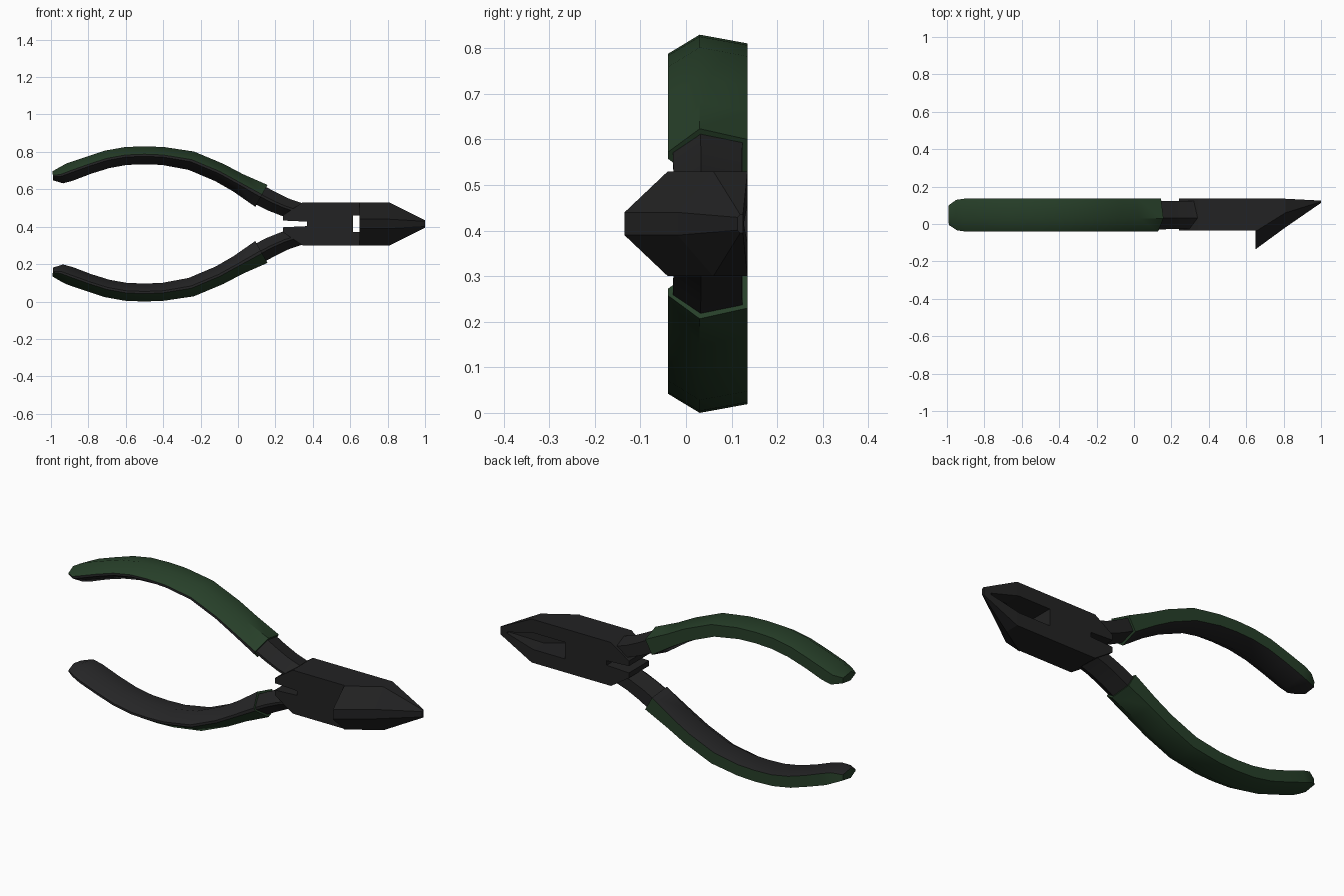
import bpy, bmesh, math
from mathutils import Vector

if "Cube" in bpy.data.objects:
    bpy.data.objects.remove(bpy.data.objects["Cube"])

MID = 0.415  # height of the mirror plane between the two halves


def material(name, rgb):
    m = bpy.data.materials.new(name)
    m.diffuse_color = (*rgb, 1)
    m.use_nodes = True
    m.node_tree.nodes["Principled BSDF"].inputs["Base Color"].default_value = m.diffuse_color
    return m


steel = material("dark steel", (0.0165, 0.0165, 0.0168))
green = material("green grip", (0.020, 0.050, 0.022))
black = material("black grip", (0.0185, 0.0185, 0.0195))


def loft(name, rings, mats, side_mats=None, smooth=None):
    """Skin equal-length closed rings and cap both ends."""
    bm = bmesh.new()
    loops = [[bm.verts.new(p) for p in r] for r in rings]
    n = len(loops[0])
    for a, b in zip(loops, loops[1:]):
        for i in range(n):
            j = (i + 1) % n
            f = bm.faces.new((a[i], a[j], b[j], b[i]))
            if side_mats:
                f.material_index = side_mats[i]
    bm.faces.new(loops[0])
    bm.faces.new(loops[-1])
    bmesh.ops.recalc_face_normals(bm, faces=bm.faces[:])
    me = bpy.data.meshes.new(name)
    bm.to_mesh(me)
    bm.free()
    for m in mats:
        me.materials.append(m)
    ob = bpy.data.objects.new(name, me)
    bpy.context.collection.objects.link(ob)
    if smooth:
        bpy.ops.object.select_all(action='DESELECT')
        ob.select_set(True)
        bpy.context.view_layer.objects.active = ob
        bpy.ops.object.shade_smooth_by_angle(angle=math.radians(smooth))
    return ob


def sweep(name, path, section, side, mats, side_mats=None, smooth=45):
    """Sweep a (y, across) section along (x, z, half thickness, y scale) stations."""
    rings = []
    for i, (x, z, h, k) in enumerate(path):
        a, b = path[max(i - 1, 0)], path[min(i + 1, len(path) - 1)]
        t = Vector((b[0] - a[0], b[1] - a[1])).normalized()
        rings.append([(x - t.y * h * w, 0.047 + (y - 0.047) * k,
                       MID + side * (z + t.x * h * w - MID)) for y, w in section])
    return loft(name, rings, mats, side_mats, smooth)


# Handle cross-section: outer ridge, front edge, inner ridge, flat back
section = [(0.03, 1), (-0.04, 0.12), (-0.04, -0.12), (0.03, -1), (0.135, -0.62), (0.135, 0.6)]
grip_colours = [0, 1, 1, 1, 0, 0]
grip_path = [(-0.99, 0.672, 0.024, 0.6), (-0.945, 0.675, 0.044, 0.93), (-0.90, 0.692, 0.049, 1),
             (-0.80, 0.728, 0.047, 1), (-0.70, 0.760, 0.048, 1), (-0.60, 0.778, 0.048, 1),
             (-0.50, 0.782, 0.048, 1), (-0.40, 0.778, 0.048, 1), (-0.25, 0.753, 0.051, 1),
             (-0.10, 0.690, 0.051, 1), (0.00, 0.635, 0.053, 1), (0.125, 0.565, 0.067, 1)]
neck_path = [(0.10, 0.578, 0.054, 0.88), (0.18, 0.536, 0.053, 0.86),
             (0.25, 0.505, 0.050, 0.86), (0.34, 0.476, 0.048, 0.86)]

for side, label in ((1, "upper"), (-1, "lower")):
    sweep(label + "_grip", grip_path, section, side, [green, black], grip_colours)
    sweep(label + "_neck", neck_path, section, side, [steel])

# Head block with a slot between the two necks
half = [(0.37, 0.012), (0.24, 0.018), (0.24, 0.045), (0.345, 0.115), (0.652, 0.115)]
outline = half + [(x, -z) for x, z in reversed(half)]
head = loft("head_block", [[(x, y, MID + z) for x, z in outline] for y in (-0.035, 0.135)], [steel])


# Wedge-shaped jaws, chamfered at the front and tapering to the tip
def jaw_ring(x, width, back, side_y, ridge_y, ridge):
    pts = [(width, back), (width, side_y), (ridge, ridge_y)]
    return [(x, y, MID + z) for z, y in pts] + [(x, y, MID - z) for z, y in reversed(pts)]


jaw = loft("jaws", [jaw_ring(0.65, 0.115, 0.135, -0.04, -0.135, 0.025),
                    jaw_ring(0.81, 0.115, 0.135, 0.060, -0.018, 0.025),
                    jaw_ring(1.00, 0.020, 0.125, 0.119, 0.113, 0.014)], [steel])


# Recess in the back of the jaws, open to the front just behind them
def pit_ring(x, w, y0):
    return [(x, y0, MID - w), (x, y0, MID + w), (x, 0.2, MID + w), (x, 0.2, MID - w)]


pit = loft("recess_cutter", [pit_ring(0.615, 0.044, -0.06), pit_ring(0.645, 0.044, -0.06),
                             pit_ring(0.80, 0.044, 0.045), pit_ring(0.96, 0.003, 0.11)], [steel])
pit.hide_render = True
pit.hide_viewport = True
for ob in (head, jaw):
    mod = ob.modifiers.new("recess", 'BOOLEAN')
    mod.operation = 'DIFFERENCE'
    mod.solver = 'EXACT'
    mod.object = pit
